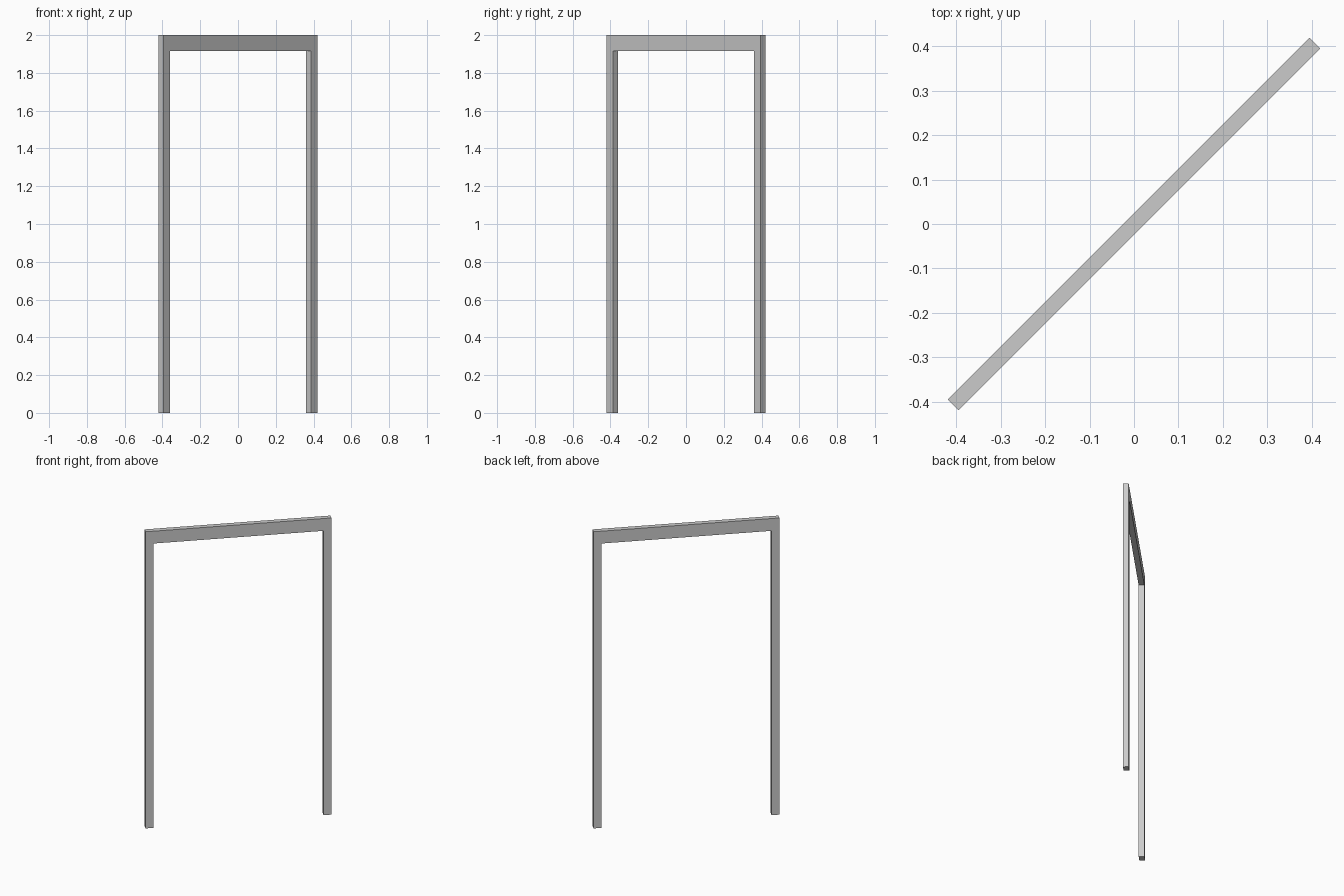
import bpy, bmesh, math
from mathutils import Matrix

if "Cube" in bpy.data.objects:
    bpy.data.objects.remove(bpy.data.objects["Cube"])

HALF = 0.576      # half width along the frame
POST = 0.048      # post width
DEPTH = 0.035     # frame thickness
TOP = 2.0
LINTEL = 1.917    # underside of the head piece

# U-shaped profile: two posts joined by the head piece
i = HALF - POST
profile = [(-HALF, 0), (-i, 0), (-i, LINTEL), (i, LINTEL),
           (i, 0), (HALF, 0), (HALF, TOP), (-HALF, TOP)]

bm = bmesh.new()
face = bm.faces.new([bm.verts.new((x, -DEPTH / 2, z)) for x, z in profile])
ext = bmesh.ops.extrude_face_region(bm, geom=[face])
verts = [v for v in ext["geom"] if isinstance(v, bmesh.types.BMVert)]
bmesh.ops.translate(bm, vec=(0, DEPTH, 0), verts=verts)

# The frame stands diagonally
bmesh.ops.rotate(bm, cent=(0, 0, 0), verts=bm.verts,
                 matrix=Matrix.Rotation(math.radians(45), 3, 'Z'))
bmesh.ops.recalc_face_normals(bm, faces=bm.faces)

mesh = bpy.data.meshes.new("door_frame")
bm.to_mesh(mesh)
bm.free()
bpy.context.collection.objects.link(bpy.data.objects.new("door_frame", mesh))
